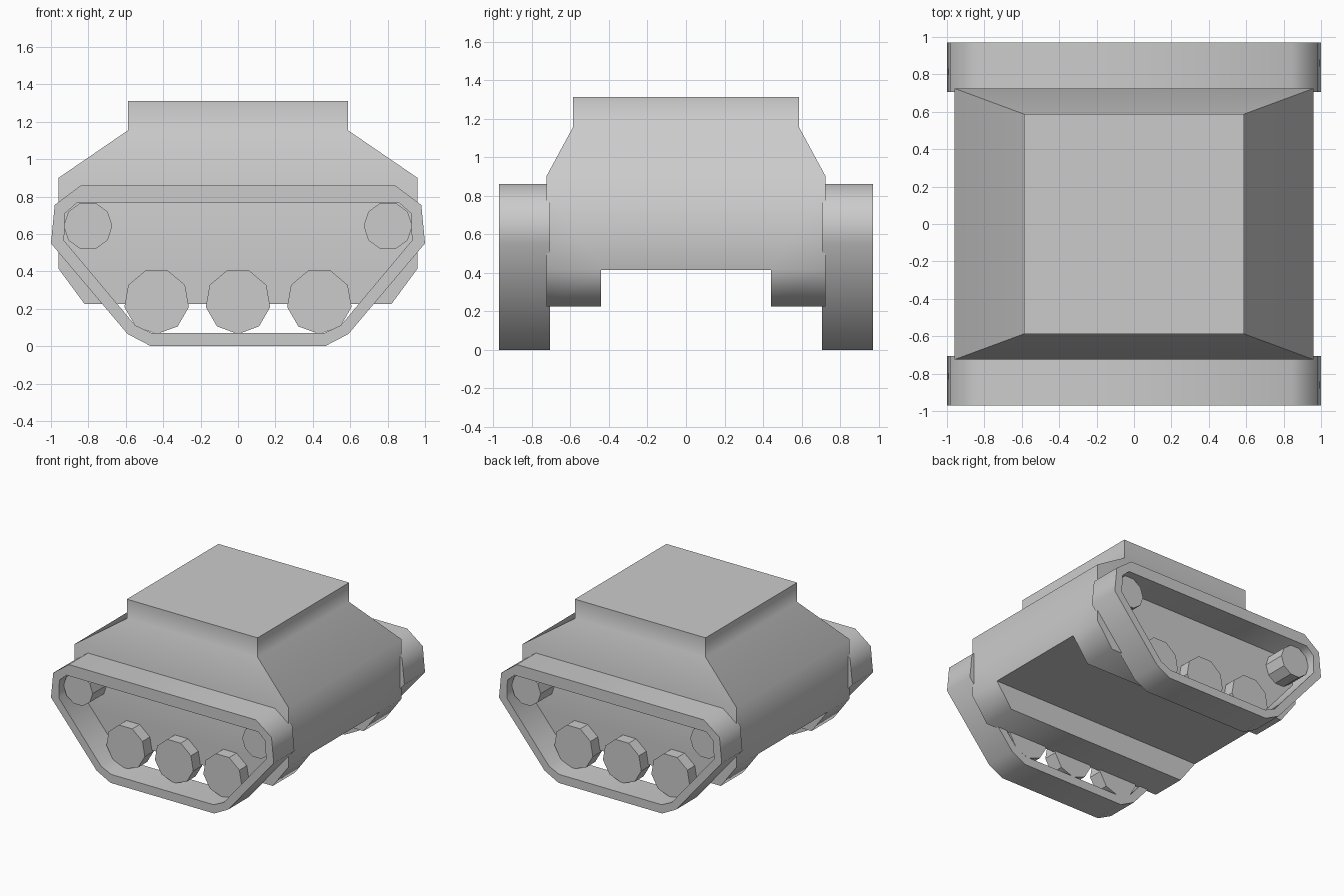
import bpy, bmesh
from math import sin, cos, radians, tau

if "Cube" in bpy.data.objects:
    bpy.data.objects.remove(bpy.data.objects["Cube"])


def finish(bm, name, angle):
    bmesh.ops.recalc_face_normals(bm, faces=bm.faces)
    me = bpy.data.meshes.new(name)
    bm.to_mesh(me)
    bm.free()
    ob = bpy.data.objects.new(name, me)
    bpy.context.collection.objects.link(ob)
    bpy.ops.object.select_all(action='DESELECT')
    ob.select_set(True)
    bpy.context.view_layer.objects.active = ob
    bpy.ops.object.shade_smooth_by_angle(angle=radians(angle))
    return ob


def mirror_y(ob):
    mod = ob.modifiers.new("other_side", 'MIRROR')
    mod.use_axis = (False, True, False)
    mod.use_mirror_merge = False


def skin(bm, rings):
    for a, b in zip(rings, rings[1:]):
        for i in range(len(a)):
            j = (i + 1) % len(a)
            bm.faces.new((a[i], a[j], b[j], b[i]))


# Hull with sloped shoulders and raised square roof
bm = bmesh.new()
levels = [(.96, .725, .415), (.96, .725, .90), (.587, .587, 1.155), (.587, .587, 1.312)]
rings = [[bm.verts.new((sx * x, sy * y, z)) for sx, sy in ((-1, -1), (1, -1), (1, 1), (-1, 1))]
         for x, y, z in levels]
skin(bm, rings)
bm.faces.new(rings[-1])
bm.faces.new(rings[0])


# Belly: two lower side boxes pulled down, ends raked inwards
def belly():
    return [f for f in bm.faces if all(abs(v.co.z - .415) < 1e-4 for v in f.verts)]


for y in (-.44, .44):
    fs = belly()
    geom = fs + list({e for f in fs for e in f.edges}) + list({v for f in fs for v in f.verts})
    bmesh.ops.bisect_plane(bm, geom=geom, plane_co=(0, y, 0), plane_no=(0, 1, 0))
outer = [f for f in belly() if abs(f.calc_center_median().y) > .44]
for f in bmesh.ops.extrude_discrete_faces(bm, faces=outer)['faces']:
    for v in f.verts:
        v.co.z = .225
        v.co.x *= .82 / .96
finish(bm, "hull", 60)

# Track belts: hollow loop of constant-ish thickness
half_out = [(.465, 0), (.59, .065), (1.0, .55), (.98, .755), (.84, .86)]
half_in = [(.46, .07), (.55, .112), (.93, .565), (.925, .71), (.86, .768)]


def loop(half, y):
    pts = half + [(-x, z) for x, z in reversed(half)]
    return [bm.verts.new((x, y, z)) for x, z in pts]


bm = bmesh.new()
first = loop(half_out, -.97)
skin(bm, [first, loop(half_out, -.705), loop(half_in, -.705), loop(half_in, -.97), first])
mirror_y(finish(bm, "track_belt", 50))


# Wheels
def wheel(name, x, z, r, sides, start, y_face):
    global bm
    bm = bmesh.new()
    ends = [[bm.verts.new((x + r * cos(start + tau * i / sides), y, z + r * sin(start + tau * i / sides)))
             for i in range(sides)] for y in (y_face, -.705)]
    skin(bm, ends)
    for ring in ends:
        bm.faces.new(ring)
    mirror_y(finish(bm, name, 30))


for i, x in enumerate((-.435, 0, .435)):
    wheel(f"road_wheel_{i + 1}", x, .24, .175, 9, -tau / 4, -.82)
for name, x in (("left_drive_wheel", -.802), ("right_drive_wheel", .802)):
    wheel(name, x, .643, .13, 10, 0, -.905)
